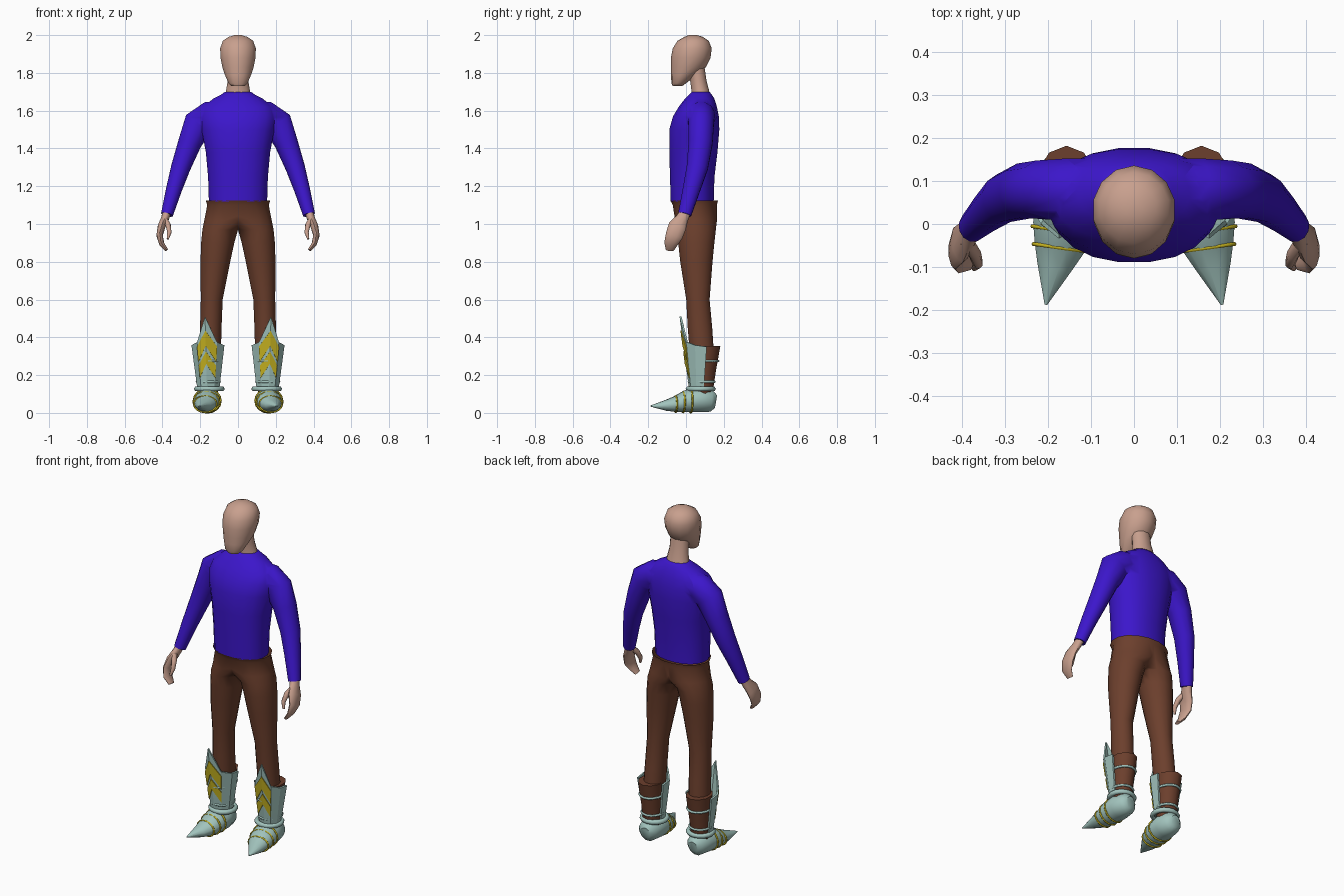
import bpy, bmesh, math
from mathutils import Vector

if "Cube" in bpy.data.objects:
    bpy.data.objects.remove(bpy.data.objects["Cube"])

def mat(name, rgb):
    m = bpy.data.materials.new(name)
    m.diffuse_color = (*rgb, 1)
    m.use_nodes = True
    m.node_tree.nodes["Principled BSDF"].inputs["Base Color"].default_value = m.diffuse_color
    return m

SKIN = mat("skin", (0.58, 0.35, 0.27))
BLUE = mat("blue_cloth", (0.045, 0.008, 0.60))
BROWN = mat("brown_cloth", (0.15, 0.05, 0.026))
TEAL = mat("pale_metal", (0.36, 0.55, 0.51))
GOLD = mat("yellow_trim", (0.58, 0.46, 0.015))

def finish(ob, angle=50, mirror=False, bisect=False, thick=0):
    bpy.ops.object.select_all(action='DESELECT')
    ob.select_set(True)
    bpy.context.view_layer.objects.active = ob
    if thick:
        ob.modifiers.new("thickness", 'SOLIDIFY').thickness = thick
    if mirror:
        m = ob.modifiers.new("mirror", 'MIRROR')
        m.use_bisect_axis[0] = bisect
    for m in list(ob.modifiers):
        bpy.ops.object.modifier_apply(modifier=m.name)
    bpy.ops.object.shade_smooth_by_angle(angle=math.radians(angle))
    return ob

def mesh(name, verts, faces, material):
    me = bpy.data.meshes.new(name)
    me.from_pydata(verts, [], faces)
    bm = bmesh.new()
    bm.from_mesh(me)
    bmesh.ops.recalc_face_normals(bm, faces=bm.faces)
    bm.to_mesh(me)
    bm.free()
    me.materials.append(material)
    ob = bpy.data.objects.new(name, me)
    bpy.context.collection.objects.link(ob)
    return ob

def loft(name, rings, material, n=12, level=True, ref=(0, 1, 0), caps=True, power=2.0):
    """Skin elliptical rings (x, y, z, radius_u, radius_v) along a path."""
    pts = [Vector(r[:3]) for r in rings]
    verts, faces = [], []
    for i, (c, r) in enumerate(zip(pts, rings)):
        t = Vector((0, 0, 1)) if level else (pts[min(i + 1, len(pts) - 1)] - pts[max(i - 1, 0)]).normalized()
        u = Vector(ref).cross(t).normalized()
        v = t.cross(u)
        for k in range(n):
            a = math.tau * (k + 0.5) / n
            ca, sa = math.cos(a), math.sin(a)
            verts.append(c + u * r[3] * math.copysign(abs(ca) ** (2 / power), ca)
                         + v * r[4] * math.copysign(abs(sa) ** (2 / power), sa))
    for i in range(len(rings) - 1):
        for k in range(n):
            j = (k + 1) % n
            faces.append((i * n + k, i * n + j, (i + 1) * n + j, (i + 1) * n + k))
    if caps:
        faces += [tuple(range(n)), tuple(range(len(verts) - n, len(verts)))]
    return mesh(name, verts, faces, material)

def span(rows):
    """Rows (z, x_min, x_max, y_front, y_back) to rings."""
    return [((a + b) / 2, (f + k) / 2, z, (b - a) / 2, (k - f) / 2) for z, a, b, f, k in rows]

def hoop(name, centre, rx, ry, tube, material, rot=(0, 0, 0), n=16):
    """Elliptical ring of round section, mirrored to both sides."""
    bpy.ops.mesh.primitive_torus_add(major_radius=1, minor_radius=tube, major_segments=n, minor_segments=6)
    ob = bpy.context.object
    ob.name = name
    for v in ob.data.vertices:
        d = Vector((v.co.x, v.co.y)).normalized()
        off = Vector((v.co.x, v.co.y)).length - 1
        v.co.x, v.co.y = d.x * (rx + off), d.y * (ry + off)
    ob.rotation_euler, ob.location = rot, centre
    bpy.ops.object.transform_apply(location=True, rotation=True, scale=True)
    ob.data.materials.append(material)
    return finish(ob, 80, mirror=True)

# Head and neck
finish(loft("head", span([(z, -w, w, f, b) for z, f, b, w in [
    (1.73, -.07, -.02, .035), (1.745, -.077, .0, .052), (1.79, -.08, .06, .071),
    (1.83, -.08, .105, .085), (1.88, -.08, .13, .095), (1.93, -.07, .136, .097),
    (1.97, -.045, .12, .082), (1.99, -.01, .09, .052), (2.0, .015, .06, .02)]]), SKIN, 14), 60)
finish(loft("neck", [(0, .08, 1.66, .075, .055), (0, .075, 1.71, .065, .048),
                     (0, .065, 1.76, .056, .045), (0, .055, 1.83, .056, .045)], SKIN), 60)

# Shirt: torso joined with both sleeves
shirt = loft("shirt", span([(z, -w, w, f, b) for z, w, f, b in [
    (1.12, .156, -.082, .148), (1.25, .16, -.086, .152), (1.38, .172, -.09, .168),
    (1.5, .195, -.09, .178), (1.57, .205, -.07, .175), (1.62, .19, -.04, .165),
    (1.665, .13, -.005, .15), (1.685, .09, .015, .137), (1.70, .07, .03, .125)]]), BLUE, 20, power=2.2)
sleeves = finish(loft("sleeves", [
    (.08, .08, 1.578, .075, .075), (.15, .08, 1.572, .08, .075), (.21, .08, 1.53, .083, .07),
    (.255, .077, 1.43, .064, .066), (.303, .06, 1.3, .053, .058),
    (.34, .028, 1.18, .043, .047), (.376, -.007, 1.05, .033, .036)], BLUE, 12, level=False), mirror=True)
b = shirt.modifiers.new("join", 'BOOLEAN')
b.operation, b.object, b.solver = 'UNION', sleeves, 'EXACT'
finish(shirt, 60)
bpy.data.objects.remove(sleeves)

# Hands with thumbs
finish(loft("hands", [(.374, .0, 1.07, .024, .028), (.386, -.02, 1.03, .022, .034),
                      (.404, -.045, .99, .021, .048), (.415, -.062, .94, .017, .046),
                      (.404, -.08, .895, .014, .036), (.378, -.085, .862, .009, .022)],
            SKIN, 10, level=False), 60, mirror=True)
finish(loft("thumbs", [(.392, -.035, 1.03, .016, .018), (.37, -.07, .995, .015, .016),
                       (.363, -.092, .955, .012, .013), (.372, -.103, .92, .006, .007)],
            SKIN, 8, level=False), 60, mirror=True)

# Trousers, open at the waist
finish(loft("trousers", span([
    (.3, .09, .208, .02, .15), (.45, .086, .202, .008, .14), (.6, .08, .198, .0, .126),
    (.8, .04, .2, -.032, .142), (.9, .018, .197, -.043, .152), (.97, -.002, .19, -.052, .16),
    (1.02, -.1, .181, -.06, .166), (1.1, -.166, .166, -.072, .166),
    (1.125, -.174, .174, -.086, .172)]), BROWN, 16, caps=False), 70, mirror=True, bisect=True)

# Calf wraps with straps
finish(loft("calf_wraps", span([(.1, .105, .212, .03, .14), (.22, .098, .217, .02, .158),
                                (.355, .088, .226, .015, .182)]), BROWN, 10), mirror=True)
for z, w, f, k in [(.275, .066, .0, .17), (.165, .06, .015, .15)]:
    hoop("strap", (.157, (f + k) / 2, z), w, (k - f) / 2, .007, TEAL)

# Greave plates: ridged shell around the shin, pointed at the top
COLS = [(-1, 1), (-1, .5), (-.6, .13), (0, 0), (.6, .13), (1, .5), (1, 1)]

def shin(col, z, lift=0):
    fx, fy = COLS[col]
    h = z - .14
    front, back = .014 - .13 * h - lift, .095 + .07 * h
    half = .06 + .125 * min(h, .22)
    ridge = .008 * (1 - abs(fx)) * (1 + 2 * h)
    return (.157 + .01 * h + fx * (half + lift * .6) + ridge, front + fy * (back - front), z)

def shell(name, cols, lows, highs, material, lift=0, thick=.01, rows=2):
    verts = [shin(c, lo + (hi - lo) * r / rows, lift)
             for r in range(rows + 1) for c, lo, hi in zip(cols, lows, highs)]
    n = len(cols)
    faces = [(r * n + i, r * n + i + 1, (r + 1) * n + i + 1, (r + 1) * n + i)
             for r in range(rows) for i in range(n - 1)]
    return finish(mesh(name, verts, faces, material), 25, mirror=True, thick=thick)

shell("greaves", range(7), [.135] * 7, [.35, .358, .375, .51, .375, .358, .35], TEAL)
for lo, hi, drop in [(.355, .435, .085), (.26, .325, .075)]:
    shell("greave_chevron", [2, 3, 4], [lo - drop, lo, lo - drop],
          [hi - drop, hi, hi - drop], GOLD, lift=.005, thick=.006, rows=1)

# Pointed metal shoes with ankle ring and trim bands
finish(loft("shoes", [(.157, .158, .06, .03, .035), (.158, .135, .064, .056, .06),
                      (.16, .07, .068, .071, .066), (.165, .0, .061, .072, .06),
                      (.172, -.05, .047, .062, .044), (.185, -.1, .04, .042, .031),
                      (.205, -.188, .036, .003, .003)], TEAL, 12, level=False, ref=(0, 0, 1)),
       45, mirror=True)
hoop("ankle_ring", (.152, .078, .127), .068, .066, .014, TEAL)
for x, y, z, w, h in [(.163, .025, .064, .073, .063), (.167, -.015, .057, .07, .055),
                      (.173, -.055, .046, .061, .043)]:
    hoop("shoe_band", (x, y, z), w, h, .005, GOLD, rot=(math.radians(90), 0, math.radians(8)))
